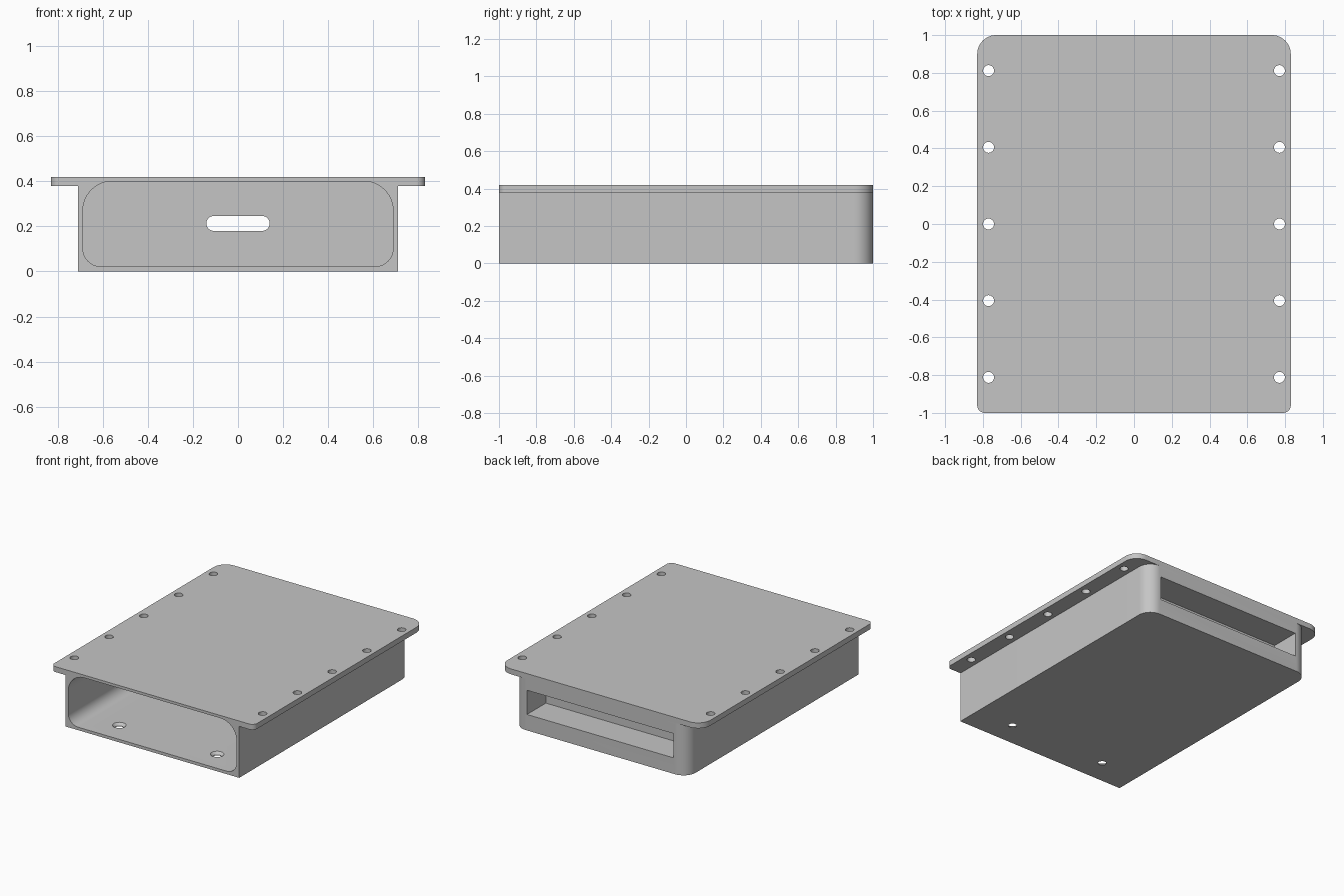
import bpy, bmesh, math
from mathutils import Vector

cube = bpy.data.objects.get("Cube")
if cube:
    bpy.data.objects.remove(cube, do_unlink=True)

grey = bpy.data.materials.new("plain grey")
grey.use_nodes = True
colour = (0.56, 0.56, 0.56, 1)
grey.diffuse_color = colour
grey.node_tree.nodes["Principled BSDF"].inputs["Base Color"].default_value = colour


def rounded(half, low, high, r_low, r_high, steps=12):
    """Symmetric rectangle outline with its own corner radius at each end."""
    corners = [(half, low, r_low, -90), (half, high, r_high, 0),
               (-half, high, r_high, 90), (-half, low, r_low, 180)]
    pts = []
    for u, v, r, start in corners:
        cu = u - math.copysign(r, u)
        cv = v + r if v == low else v - r
        for i in range(steps + 1 if r else 1):
            a = math.radians(start + 90 * i / steps)
            pts.append((cu + r * math.cos(a), cv + r * math.sin(a)))
    return pts


def prism(name, outline, start, end, axis="Z"):
    """Extrude an outline along Z (outline in xy) or Y (outline in xz)."""
    bm = bmesh.new()
    place = (lambda u, v: (u, v, start)) if axis == "Z" else (lambda u, v: (u, start, v))
    face = bm.faces.new([bm.verts.new(place(u, v)) for u, v in outline])
    out = bmesh.ops.extrude_face_region(bm, geom=[face])
    d = end - start
    move = Vector((0, 0, d)) if axis == "Z" else Vector((0, d, 0))
    bmesh.ops.translate(bm, vec=move,
                        verts=[g for g in out["geom"] if isinstance(g, bmesh.types.BMVert)])
    return finish(name, bm)


def hole(name, x, y, z0, z1, r0, r1):
    bm = bmesh.new()
    bmesh.ops.create_cone(bm, cap_ends=True, segments=32, radius1=r0, radius2=r1, depth=z1 - z0)
    bmesh.ops.translate(bm, verts=bm.verts, vec=(x, y, (z0 + z1) / 2))
    return finish(name, bm)


def finish(name, bm):
    bmesh.ops.recalc_face_normals(bm, faces=bm.faces)
    mesh = bpy.data.meshes.new(name)
    bm.to_mesh(mesh)
    bm.free()
    mesh.materials.append(grey)
    ob = bpy.data.objects.new(name, mesh)
    bpy.context.collection.objects.link(ob)
    return ob


def combine(target, tool, operation):
    """Apply one boolean and discard its helper."""
    bpy.context.view_layer.objects.active = target
    mod = target.modifiers.new(operation, "BOOLEAN")
    mod.operation = operation
    mod.solver = "EXACT"
    mod.object = tool
    bpy.ops.object.modifier_apply(modifier=mod.name)
    bpy.data.objects.remove(tool, do_unlink=True)


# Housing with its mounting flange
housing = prism("flanged_housing", rounded(0.71, -1, 1, 0, 0.1), 0, 0.39)
flange = prism("flange", rounded(0.83, -1, 1, 0.04, 0.1), 0.38, 0.42)
combine(housing, flange, "UNION")

# Front cavity, rear pocket and the slot joining them
combine(housing, prism("cavity", rounded(0.688, 0.022, 0.4, 0.08, 0.13), -1.1, 0.73, "Y"), "DIFFERENCE")
combine(housing, prism("pocket", rounded(0.6, 0.118, 0.297, 0, 0), 0.78, 1.1, "Y"), "DIFFERENCE")
combine(housing, prism("slot", rounded(0.14, 0.18, 0.246, 0.0325, 0.0325), 0.6, 0.9, "Y"), "DIFFERENCE")

# Flange screw holes and countersunk floor holes
for x in (-0.77, 0.77):
    for i in range(-2, 3):
        combine(housing, hole("screw_hole", x, i * 0.406, 0.3, 0.5, 0.029, 0.029), "DIFFERENCE")
for x in (-0.4, 0.4):
    combine(housing, hole("floor_hole", x, -0.815, -0.05, 0.1, 0.028, 0.028), "DIFFERENCE")
    combine(housing, hole("countersink", x, -0.815, 0.004, 0.024, 0.028, 0.048), "DIFFERENCE")

# Smooth the rounded corners, keep the edges crisp
bpy.ops.object.select_all(action="DESELECT")
housing.select_set(True)
bpy.context.view_layer.objects.active = housing
bpy.ops.object.shade_smooth_by_angle(angle=math.radians(30))
